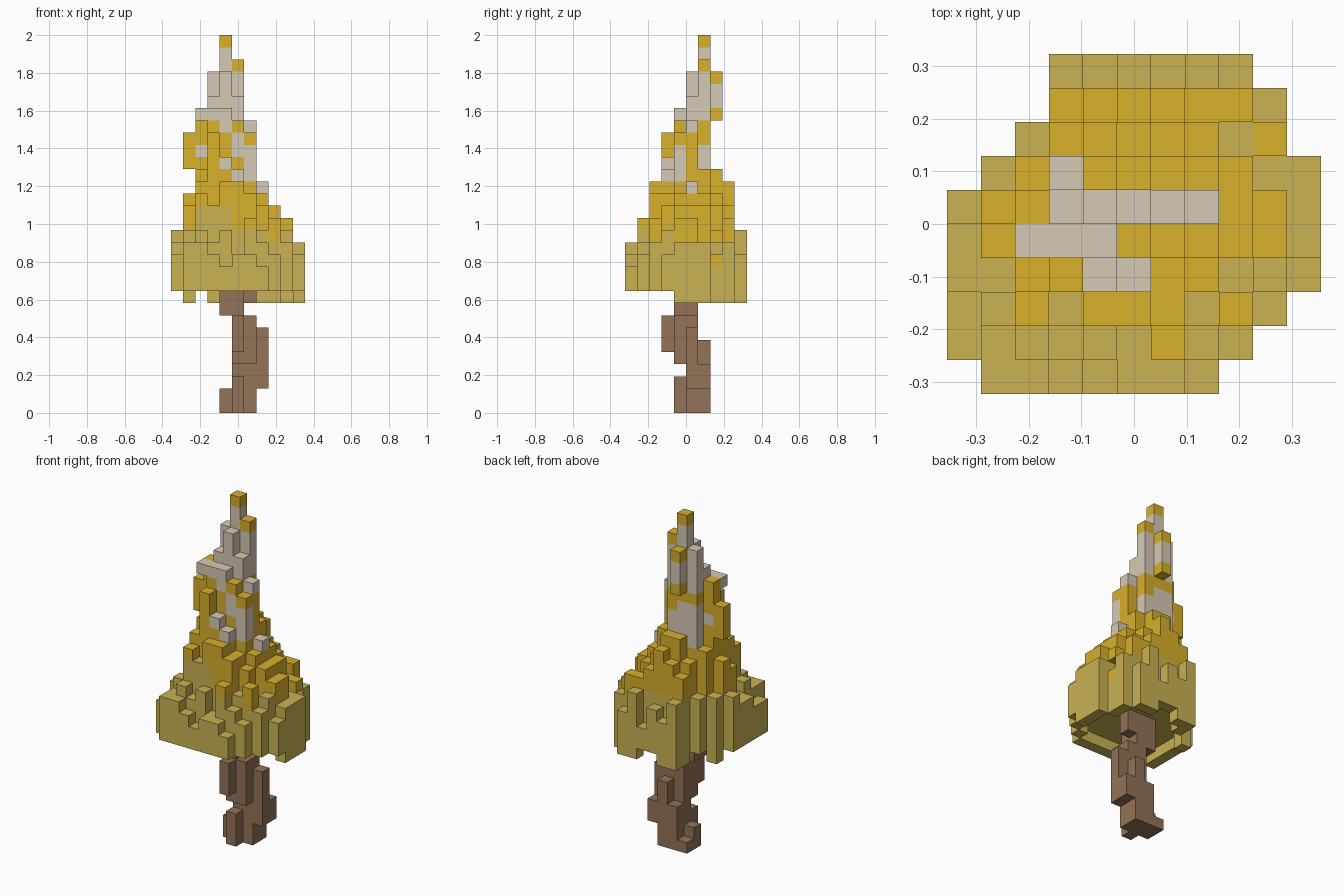
import bpy, bmesh
from math import radians
from mathutils import Vector

if "Cube" in bpy.data.objects:
    bpy.data.objects.remove(bpy.data.objects["Cube"], do_unlink=True)

CELL = 2 / 31


def material(name, rgb):
    mat = bpy.data.materials.new(name)
    mat.use_nodes = True
    color = (*rgb, 1)
    mat.diffuse_color = color
    mat.node_tree.nodes["Principled BSDF"].inputs["Base Color"].default_value = color
    return mat


bark = material("brown bark", (0.296, 0.168, 0.095))
olive = material("olive leaves", (0.59, 0.445, 0.088))
gold = material("golden leaves", (0.69, 0.432, 0.024))
frost = material("pale grey leaves", (0.675, 0.59, 0.465))
OLIVE, GOLD, FROST = range(3)

# Outward axes, with two side axes each, for the faces of a cell
AXES = [Vector((1, 0, 0)), Vector((0, 1, 0)), Vector((0, 0, 1))]


def build_cells(name, cells, mats):
    """Make the outer skin of a set of cubic cells {(i, j, k): material index}."""
    bm = bmesh.new()
    corners = {}

    def corner(p):
        key = tuple(round(c * 2) for c in p)
        if key not in corners:
            corners[key] = bm.verts.new(((p.x - 5.5) * CELL, (p.y - 5) * CELL, p.z * CELL))
        return corners[key]

    for cell, index in cells.items():
        centre = Vector(cell) + Vector((0.5, 0.5, 0.5))
        for a in range(3):
            for sign in (-1, 1):
                out = AXES[a] * sign
                if tuple(round(c) for c in Vector(cell) + out) in cells:
                    continue
                u = AXES[(a + 1) % 3] * sign
                v = AXES[(a + 2) % 3]
                mid = centre + out / 2
                quad = [mid + (u * s + v * t) / 2
                        for s, t in ((-1, -1), (1, -1), (1, 1), (-1, 1))]
                face = bm.faces.new([corner(p) for p in quad])
                face.material_index = index
    # Merge flat patches of one colour
    bmesh.ops.dissolve_limit(bm, angle_limit=radians(1), verts=bm.verts[:],
                             edges=bm.edges[:], delimit={'MATERIAL'})
    mesh = bpy.data.meshes.new(name)
    bm.to_mesh(mesh)
    bm.free()
    for mat in mats:
        mesh.materials.append(mat)
    obj = bpy.data.objects.new(name, mesh)
    bpy.context.collection.objects.link(obj)
    return obj


# Trunk: crooked stack of blocks, as x, y and z cell ranges
trunk = {}
for x, y, z in [
    ((4, 7), (5, 6), (0, 2)),    # foot
    ((4, 5), (6, 7), (0, 1)),    # back toe
    ((5, 6), (4, 5), (0, 3)),    # front root
    ((5, 7), (5, 6), (0, 6)),    # lower stem
    ((5, 6), (6, 7), (0, 4)),    # back roots
    ((6, 7), (6, 7), (0, 6)),
    ((7, 8), (5, 6), (2, 7)),    # side burl
    ((7, 8), (6, 7), (2, 4)),
    ((5, 7), (4, 6), (4, 8)),    # middle stem
    ((5, 6), (3, 4), (5, 8)),    # front burl
    ((4, 6), (4, 6), (8, 11)),   # upper stem
    ((6, 7), (5, 6), (9, 11)),
]:
    for i in range(*x):
        for j in range(*y):
            for k in range(*z):
                trunk[i, j, k] = 0
build_cells("trunk", trunk, [bark])

# Foliage: column heights in base 36, back row first; capitals have grey tips
HEIGHTS = [
    "...fdecfd..",
    "...hijhgge.",
    "..fikkihfd.",
    ".fjSvtkihee",
    "fipQSQOJhge",
    "ehkPPonihge",
    "eejnLKihefd",
    "dfihjjifge.",
    "defefdged..",
    ".eedcddc...",
]
ROWS = HEIGHTS[::-1]

leaves = {}


def leaf_column(i, j, bottom, top, grey_tip=False):
    # Olive climbs higher at the front right than on the left
    olive_top = 17 if i <= 4 and j <= 2 else 14 if i >= 7 and top > 15 else 15
    for k in range(bottom, top):
        if k < olive_top:
            color = OLIVE
        elif k == top - 1:
            color = FROST if grey_tip else GOLD
        else:
            color = FROST if k >= 24 and k > bottom else GOLD
        leaves[i, j, k] = color


def filled(i, j):
    return 0 <= i < 11 and 0 <= j < 10 and ROWS[j][i] != "."


for j, row in enumerate(ROWS):
    for i, letter in enumerate(row):
        if not filled(i, j):
            continue
        # Skirt hangs lower at the rim, and lowest at the back
        inner = all(filled(*n) for n in ((i - 1, j), (i + 1, j), (i, j - 1), (i, j + 1)))
        low = j >= 4 and (i in (1, 3) or i >= 7 or j >= 6 and i == 4)
        bottom = 11 if inner else 9 if low else 10
        leaf_column(i, j, bottom, int(letter, 36), letter.isupper())

# Clumps and ledge hanging clear of the columns below
leaf_column(4, 7, 24, 28)
leaf_column(1, 5, 20, 23)
leaf_column(2, 4, 24, 25, True)

# Single-colour patches: column, z range and colour
for i, j, low, high, color in [
    (2, 5, 21, 22, FROST),
    (3, 6, 19, 23, FROST),
    (4, 6, 20, 23, FROST),
    (5, 6, 20, 22, FROST),
    (4, 4, 23, 24, FROST),
    (5, 4, 21, 23, FROST),
    (6, 4, 19, 22, FROST),
    (9, 7, 12, 13, GOLD),
    (9, 7, 14, 15, GOLD),
]:
    for k in range(low, high):
        leaves[i, j, k] = color
build_cells("foliage", leaves, [olive, gold, frost])
